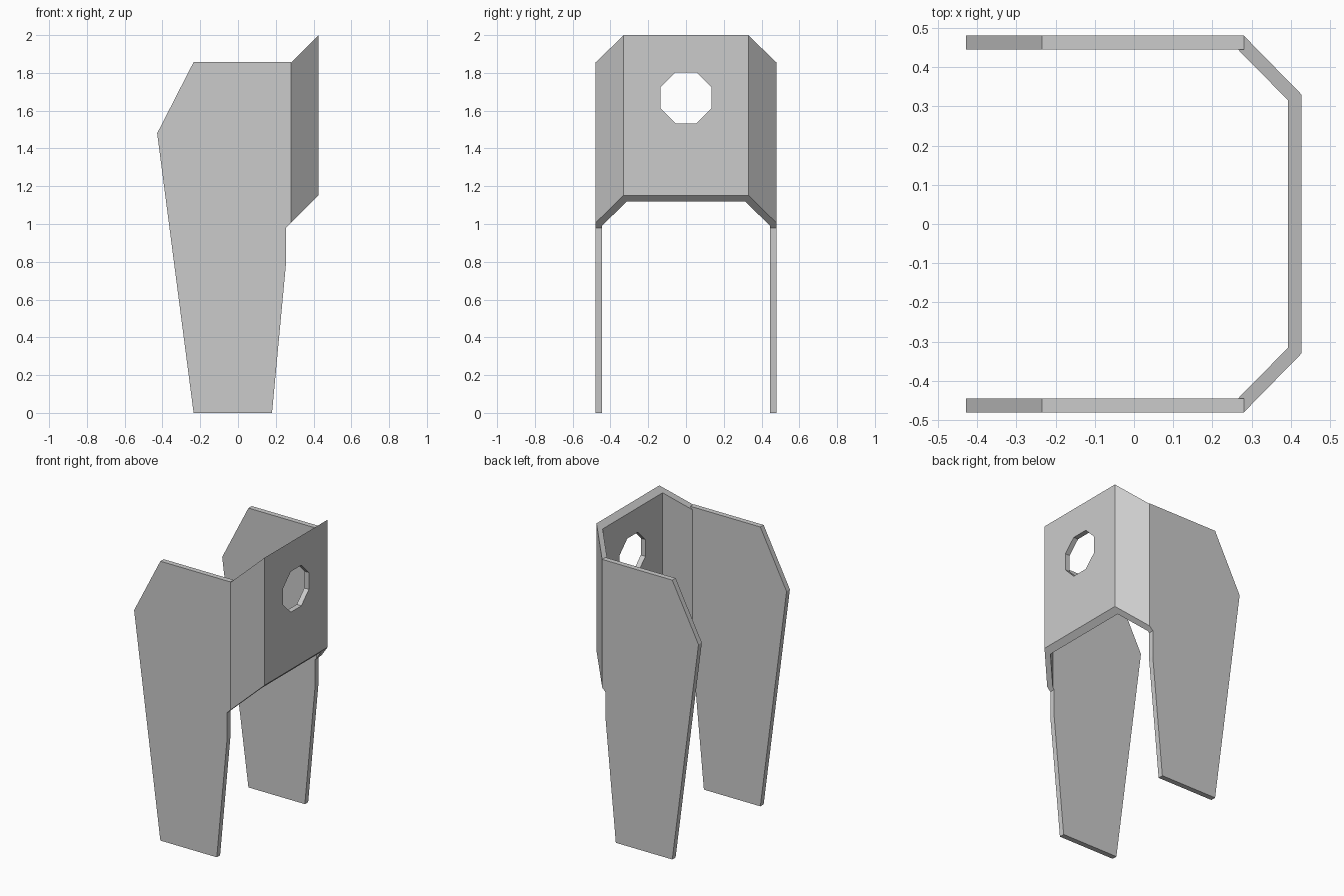
import bpy, bmesh, math

cube = bpy.data.objects.get("Cube")
if cube:
    bpy.data.objects.remove(cube, do_unlink=True)

GREY = (0.6, 0.6, 0.6, 1)
metal = bpy.data.materials.new("plain_grey")
metal.use_nodes = True
metal.diffuse_color = GREY
metal.node_tree.nodes["Principled BSDF"].inputs["Base Color"].default_value = GREY


def prism(name, bottom, top):
    """Closed solid between two matching outlines."""
    bm = bmesh.new()
    a = [bm.verts.new(p) for p in bottom]
    b = [bm.verts.new(p) for p in top]
    bm.faces.new(a)
    bm.faces.new(b)
    for i in range(len(a)):
        j = (i + 1) % len(a)
        bm.faces.new((a[i], a[j], b[j], b[i]))
    bmesh.ops.recalc_face_normals(bm, faces=bm.faces)
    mesh = bpy.data.meshes.new(name)
    bm.to_mesh(mesh)
    bm.free()
    mesh.materials.append(metal)
    obj = bpy.data.objects.new(name, mesh)
    bpy.context.collection.objects.link(obj)
    return obj


OUT, IN = 0.48, 0.445      # outer and inner faces of the side plates
LOW, HIGH = 0.725, 1.573   # heights of the sloping edges at x = 0

# Tapered side plates
profile = [(-0.235, 0), (0.18, 0), (0.255, 0.8), (0.255, 0.98),
           (0.28, 0.28 + LOW), (0.28, 1.857), (-0.235, 1.857), (-0.428, 1.48)]
for name, s in (("right_side_plate", -1), ("left_side_plate", 1)):
    prism(name, [(x, s * IN, z) for x, z in profile],
          [(x, s * OUT, z) for x, z in profile])

# Folded end plate whose upper and lower edges slope with x
half = [(0.28, OUT), (0.427, 0.33)]
inner = [(0.393, 0.315), (0.265, IN)]
plan = (half + [(x, -y) for x, y in reversed(half)]
        + [(x, -y) for x, y in reversed(inner)] + inner)
end_plate = prism("folded_end_plate", [(x, y, x + LOW) for x, y in plan],
                  [(x, y, x + HIGH) for x, y in plan])

# Octagonal hole through the end plate
ring = [(0.146 * math.cos(a), 1.668 + 0.146 * math.sin(a))
        for a in (math.pi / 8 + i * math.pi / 4 for i in range(8))]
cutter = prism("hole_cutter", [(0.3, y, z) for y, z in ring],
               [(0.5, y, z) for y, z in ring])
cutter.hide_render = True
cutter.hide_set(True)
hole = end_plate.modifiers.new("hole", "BOOLEAN")
hole.operation = "DIFFERENCE"
hole.solver = "EXACT"
hole.object = cutter
